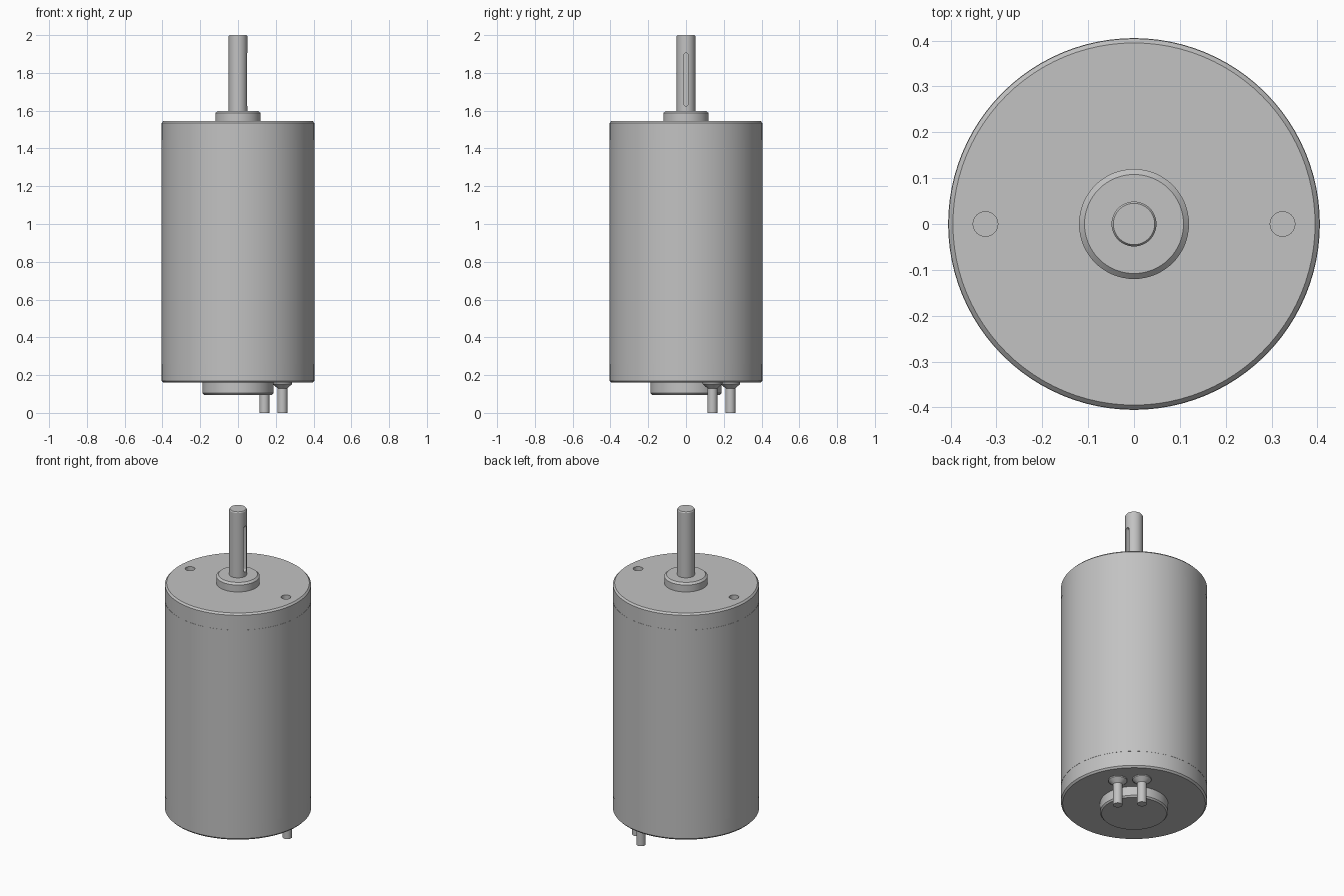
import bpy, bmesh, math
from mathutils import Matrix, Vector

if "Cube" in bpy.data.objects:
    bpy.data.objects.remove(bpy.data.objects["Cube"])

metal = bpy.data.materials.new("plain grey metal")
metal.diffuse_color = (0.54, 0.54, 0.54, 1)
metal.use_nodes = True
metal.node_tree.nodes["Principled BSDF"].inputs["Base Color"].default_value = metal.diffuse_color


def finish(name, bm):
    bmesh.ops.recalc_face_normals(bm, faces=bm.faces)
    me = bpy.data.meshes.new(name)
    bm.to_mesh(me)
    bm.free()
    me.materials.append(metal)
    ob = bpy.data.objects.new(name, me)
    bpy.context.collection.objects.link(ob)
    return ob


def lathe(name, profile, at=(0, 0), steps=96):
    """Solid of revolution from (radius, z) points that start and end on the axis."""
    bm = bmesh.new()
    verts = [bm.verts.new((r, 0, z)) for r, z in profile]
    edges = [bm.edges.new(p) for p in zip(verts, verts[1:])]
    bmesh.ops.spin(bm, geom=verts + edges, cent=(0, 0, 0), axis=(0, 0, 1),
                   angle=math.tau, steps=steps, use_duplicate=False)
    bmesh.ops.remove_doubles(bm, verts=bm.verts, dist=1e-5)
    bmesh.ops.translate(bm, verts=bm.verts, vec=(at[0], at[1], 0))
    return finish(name, bm)


def activate(ob):
    bpy.ops.object.select_all(action='DESELECT')
    ob.select_set(True)
    bpy.context.view_layer.objects.active = ob


def cut(ob, cutter):
    mod = ob.modifiers.new("cut", 'BOOLEAN')
    mod.operation = 'DIFFERENCE'
    mod.solver = 'EXACT'
    mod.object = cutter
    activate(ob)
    bpy.ops.object.modifier_apply(modifier=mod.name)
    bpy.data.objects.remove(cutter)


def slot_cutter(half_w, z0, z1, x0, x1, n=12):
    """Round-ended prism running along x."""
    bm = bmesh.new()
    pts = []
    for zc, start in ((z1 - half_w, 0), (z0 + half_w, math.pi)):
        for i in range(n + 1):
            a = start + math.pi * i / n
            pts.append((x0, half_w * math.cos(a), zc + half_w * math.sin(a)))
    face = bm.faces.new([bm.verts.new(p) for p in pts])
    ext = bmesh.ops.extrude_face_region(bm, geom=[face])
    bmesh.ops.translate(bm, vec=(x1 - x0, 0, 0),
                        verts=[v for v in ext['geom'] if isinstance(v, bmesh.types.BMVert)])
    return finish("slot_cutter", bm)


# Cylindrical housing, a hair wider than the end caps
parts = [lathe("housing", [(0, 0.26), (0.4055, 0.26), (0.4055, 1.445), (0, 1.445)])]

# Front end cap with two screw holes
front_cap = lathe("front_cap", [(0, 1.445), (0.4045, 1.445), (0.4045, 1.535),
                                (0.395, 1.545), (0, 1.545)])
for x in (-0.324, 0.324):
    cut(front_cap, lathe("hole_cutter", [(0, 1.465), (0.027, 1.465), (0.027, 1.6), (0, 1.6)],
                         (x, 0), 32))
parts.append(front_cap)

# Rear end cap
parts.append(lathe("rear_cap", [(0, 0.16), (0.395, 0.16), (0.4045, 0.17),
                                (0.4045, 0.26), (0, 0.26)]))

# Bearing bosses on both ends
parts.append(lathe("front_boss", [(0, 1.545), (0.12, 1.545), (0.12, 1.587),
                                  (0.108, 1.598), (0, 1.598)], steps=64))
parts.append(lathe("rear_boss", [(0, 0.095), (0.18, 0.095), (0.188, 0.104),
                                 (0.188, 0.16), (0, 0.16)], steps=64))

# Output shaft with a keyway on the right side
shaft = lathe("shaft", [(0, 1.598), (0.049, 1.598), (0.049, 1.994), (0.045, 2.0), (0, 2.0)],
              steps=64)
cut(shaft, slot_cutter(0.013, 1.625, 1.905, 0.027, 0.08))
parts.append(shaft)

# Two terminal pins with flared collars
for i, at in enumerate(((0.14, 0.235), (0.235, 0.14))):
    parts.append(lathe(f"terminal_pin_{i + 1}", [(0, 0), (0.026, 0), (0.026, 0.13),
                                                 (0.052, 0.153), (0.052, 0.16), (0, 0.16)],
                       at, 32))

# Smooth round walls, crisp rims
for ob in parts:
    activate(ob)
    bpy.ops.object.shade_smooth_by_angle(angle=math.radians(30))
